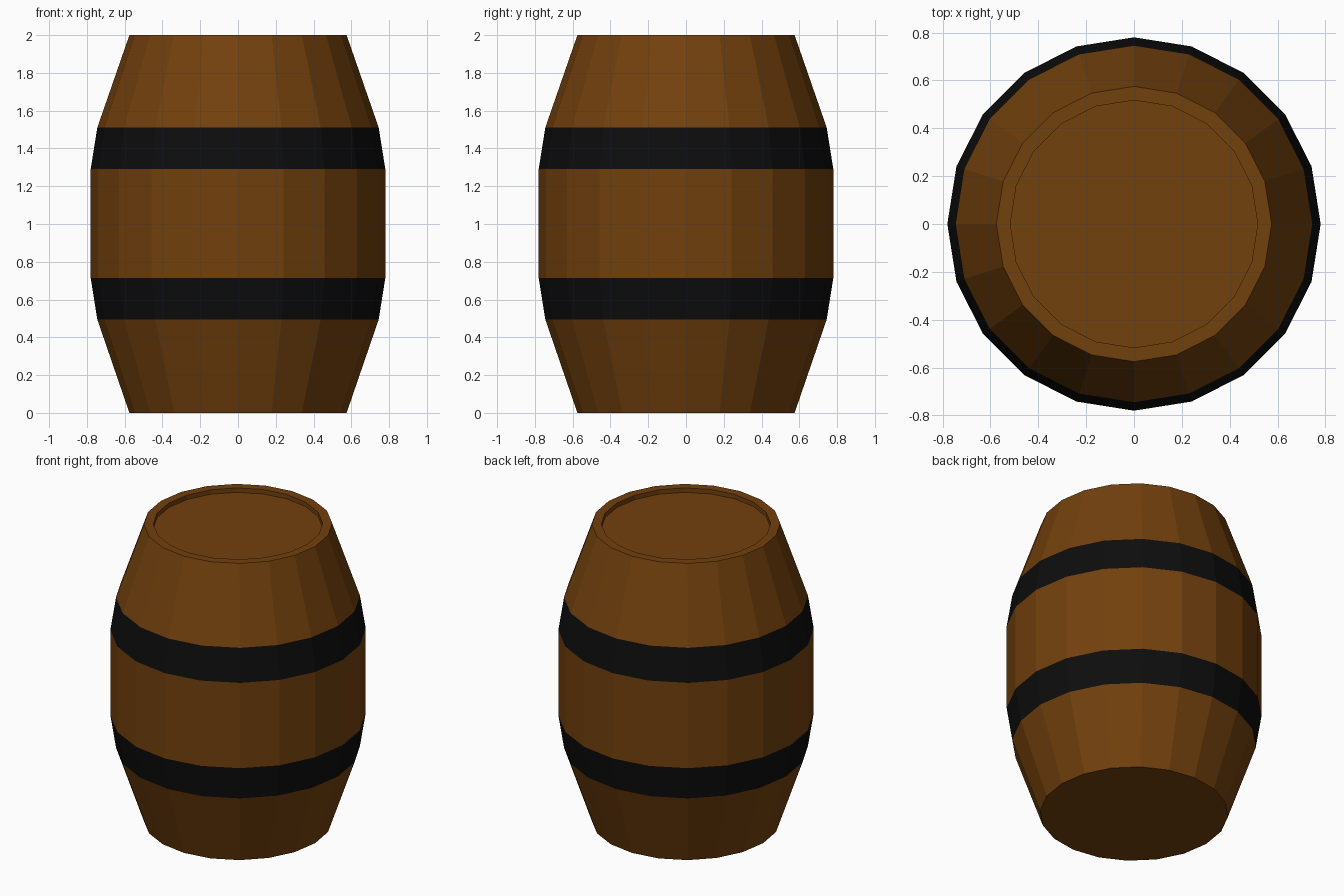
import bpy, bmesh
from math import cos, sin, tau

if "Cube" in bpy.data.objects:
    bpy.data.objects.remove(bpy.data.objects["Cube"])

SIDES = 20


def material(name, color):
    mat = bpy.data.materials.new(name)
    mat.diffuse_color = (*color, 1)
    mat.use_nodes = True
    mat.node_tree.nodes["Principled BSDF"].inputs["Base Color"].default_value = mat.diffuse_color
    return mat


def lathe(name, profile, mats, dark_spans=()):
    """Revolve (radius, z) points; cap both ends; dark_spans use the second material."""
    bm = bmesh.new()
    rings = [[bm.verts.new((r * cos(tau * i / SIDES), r * sin(tau * i / SIDES), z))
              for i in range(SIDES)] for r, z in profile]
    for k, (lo, hi) in enumerate(zip(rings, rings[1:])):
        for i in range(SIDES):
            j = (i + 1) % SIDES
            face = bm.faces.new((lo[i], lo[j], hi[j], hi[i]))
            face.material_index = int(k in dark_spans)
    bm.faces.new(rings[0][::-1])
    bm.faces.new(rings[-1])
    mesh = bpy.data.meshes.new(name)
    bm.to_mesh(mesh)
    bm.free()
    for mat in mats:
        mesh.materials.append(mat)
    obj = bpy.data.objects.new(name, mesh)
    bpy.context.collection.objects.link(obj)
    return obj


wood = material("wood", (0.17, 0.052, 0.004))
iron = material("iron", (0.004, 0.004, 0.004))

# Staves with flush iron hoops, flat base and a shallow recessed lid
profile = [
    (0.575, 0), (0.745, 0.495), (0.78, 0.715),
    (0.78, 1.29), (0.745, 1.51), (0.575, 2),
    (0.517, 2), (0.517, 1.97),
]
lathe("barrel", profile, (wood, iron), dark_spans=(1, 3))
